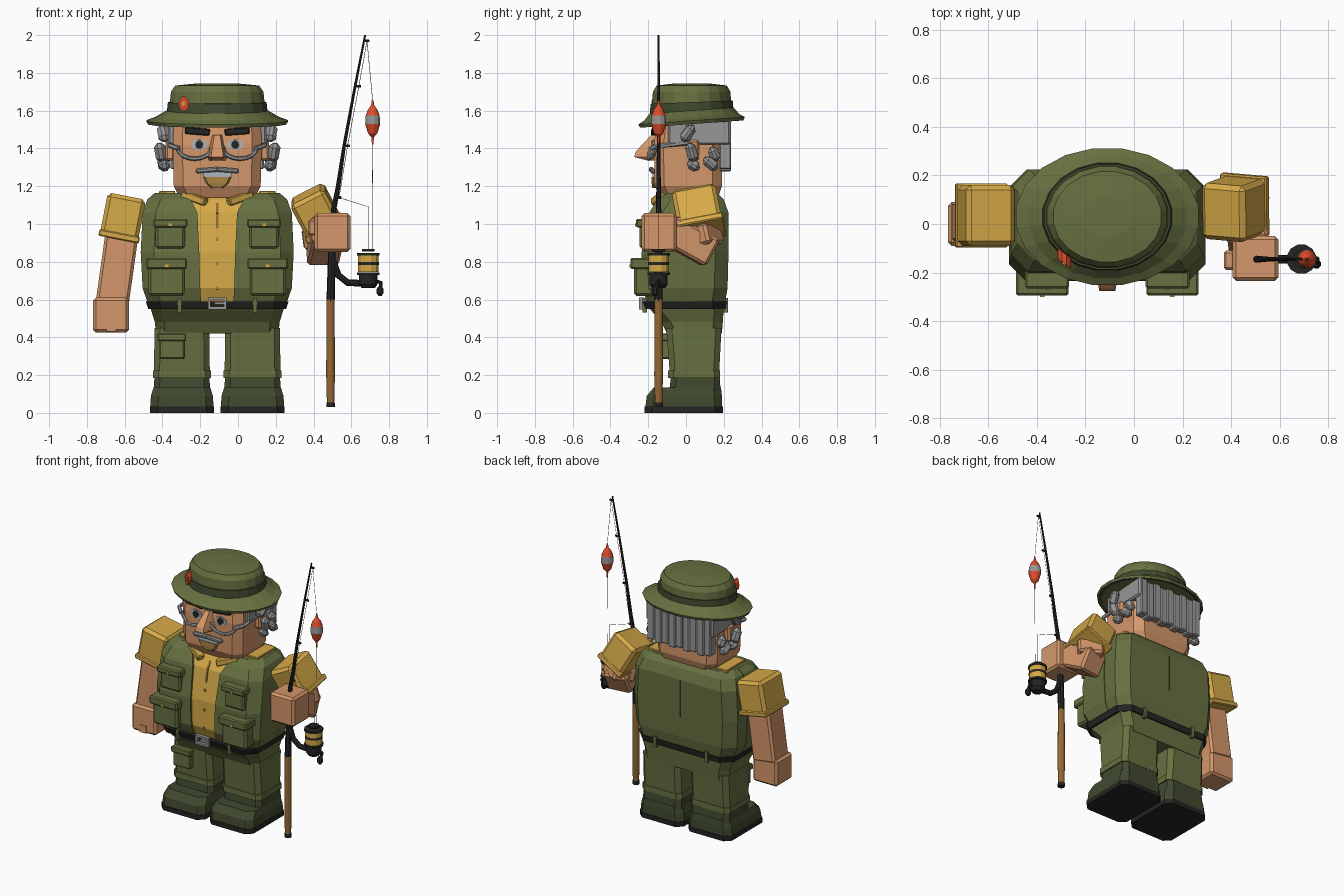
import bpy, bmesh, math
from mathutils import Vector, Matrix, Euler

C = -0.11      # centre line of the body
ROD_Y = -0.145  # plane of the fishing rod


def material(name, rgb):
    m = bpy.data.materials.new(name)
    m.diffuse_color = (*rgb, 1)
    return m


GREEN = material("olive_green", (0.135, 0.162, 0.052))
DARK = material("dark_green", (0.052, 0.066, 0.028))
GOLD = material("mustard", (0.67, 0.40, 0.065))
SKIN = material("skin", (0.66, 0.31, 0.145))
GREY = material("hair_grey", (0.31, 0.31, 0.31))
BLACK = material("black", (0.018, 0.018, 0.017))
BROWN = material("wood_brown", (0.30, 0.14, 0.035))
RED = material("red", (0.74, 0.075, 0.024))
PALE = material("pale_grey", (0.42, 0.46, 0.48))
TAN = material("dull_tan", (0.40, 0.23, 0.06))


def finish(name, bm, mat):
    bmesh.ops.recalc_face_normals(bm, faces=bm.faces)
    me = bpy.data.meshes.new(name)
    bm.to_mesh(me)
    bm.free()
    me.materials.append(mat)
    ob = bpy.data.objects.new(name, me)
    bpy.context.collection.objects.link(ob)
    return ob


def loft(name, rings, mat):
    """Skin a stack of equal point rings and cap both ends."""
    bm = bmesh.new()
    vs = [[bm.verts.new(p) for p in r] for r in rings]
    n = len(vs[0])
    for a, b in zip(vs, vs[1:]):
        for i in range(n):
            bm.faces.new((a[i], a[(i + 1) % n], b[(i + 1) % n], b[i]))
    bm.faces.new(vs[0][::-1])
    bm.faces.new(vs[-1])
    return finish(name, bm, mat)


def block(name, cx, levels, mat, ch=0.04):
    """Stack of chamfered rectangles: (z, half width, y front, y back)."""
    rings = []
    for z, w, y0, y1 in levels:
        rings.append([(cx + x, y, z) for x, y in (
            (-w + ch, y0), (w - ch, y0), (w, y0 + ch), (w, y1 - ch),
            (w - ch, y1), (-w + ch, y1), (-w, y1 - ch), (-w, y0 + ch))])
    return loft(name, rings, mat)


def box(name, loc, size, mat, rot=(0, 0, 0), bevel=0.0):
    bm = bmesh.new()
    bmesh.ops.create_cube(bm, size=1, matrix=Matrix.Diagonal((*size, 1)))
    if bevel:
        bmesh.ops.bevel(bm, geom=bm.edges[:], offset=bevel, segments=1, affect='EDGES')
    r = Euler([math.radians(a) for a in rot]).to_matrix().to_4x4()
    bm.transform(Matrix.Translation(loc) @ r)
    return finish(name, bm, mat)


def bar(name, a, b, w, h, mat, bevel=0.015):
    """Rectangular beam from a to b."""
    a, b = Vector(a), Vector(b)
    e = (b - a).to_track_quat('Z', 'Y').to_euler()
    return box(name, (a + b) / 2, (w, h, (b - a).length), mat,
               [math.degrees(v) for v in e], bevel)


def turned(name, prof, mat, c=(0, 0), n=12, tilt=0.0):
    """Elliptical turning: profile rows (rx, ry, z)."""
    rings = []
    for rx, ry, z in prof:
        ring = []
        for i in range(n):
            t = 2 * math.pi * (i + 0.5) / n
            y = ry * math.sin(t)
            ring.append((c[0] + rx * math.cos(t), c[1] + y, z + tilt * y))
        rings.append(ring)
    return loft(name, rings, mat)


def tube(name, path, radii, mat, n=8):
    pts = [Vector(p) for p in path]
    if not isinstance(radii, (list, tuple)):
        radii = [radii] * len(pts)
    rings = []
    for i, p in enumerate(pts):
        d = (pts[min(i + 1, len(pts) - 1)] - pts[max(i - 1, 0)]).normalized()
        u = d.cross(Vector((0.01, 1, 0.01))).normalized()
        v = d.cross(u)
        rings.append([p + radii[i] * (u * math.cos(2 * math.pi * k / n) + v * math.sin(2 * math.pi * k / n))
                      for k in range(n)])
    return loft(name, rings, mat)


def disc(name, x, z, y0, y1, rx, rz, mat, skew=0.0, n=10):
    """Flat oval plate facing the front; skew turns it sideways."""
    ts = [2 * math.pi * k / n for k in range(n)]
    return loft(name, [[(x + rx * math.cos(t), y + skew * rx * math.cos(t), z + rz * math.sin(t)) for t in ts]
                       for y in (y1, y0)], mat)


# torso, with a shirt strip and two raised vest fronts
TORSO = [(0.575, 0.365, -0.20, 0.205), (0.66, 0.395, -0.235, 0.22), (0.85, 0.405, -0.235, 0.225),
         (1.06, 0.395, -0.195, 0.225), (1.13, 0.37, -0.15, 0.20), (1.165, 0.33, -0.10, 0.165)]
block("vest_back", C, [(z, w - 0.004, a + 0.022, b) for z, w, a, b in TORSO], GREEN, 0.07)
OPEN = [0.085, 0.09, 0.095, 0.105, 0.14, 0.155]
block("shirt_front", C, [(z, o + 0.03, a + 0.014, a + 0.1) for (z, w, a, b), o in zip(TORSO, OPEN)], GOLD, 0.005)
for s in (-1, 1):
    loft("vest_front", [[(C + s * x, y, z) for x, y in (
        (o, a), (w - 0.07, a), (w, a + 0.07), (w, 0.05), (o, 0.05))]
        for (z, w, a, b), o in zip(TORSO, OPEN)], GREEN)
    # chest and waist pockets with flaps
    for x, z, w, h, y in ((0.248, 0.945, 0.155, 0.15, -0.245), (0.268, 0.715, 0.19, 0.19, -0.275)):
        box("pocket", (C + s * x, y + 0.06, z), (w, 0.12, h), GREEN, bevel=0.012)
        box("pocket_flap", (C + s * x, y + 0.045, z + h * 0.4), (w + 0.025, 0.13, h * 0.3), GREEN, bevel=0.008)
        box("pocket_stud", (C + s * x, y - 0.021, z + h * 0.33), (0.018, 0.008, 0.018), GOLD)
    # shoulder straps and collar
    box("shoulder_strap", (C + s * 0.265, 0.04, 1.165), (0.085, 0.21, 0.022), GOLD, bevel=0.004)
    bar("collar", (C + s * 0.06, -0.165, 1.115), (C + s * 0.18, -0.105, 1.16), 0.05, 0.04, GOLD, 0.006)
for z in (0.66, 0.79, 0.92):
    box("shirt_button", (C, -0.222 + max(0, z - 0.85) * 0.19, z), (0.014, 0.01, 0.018), TAN)
box("shirt_placket", (C, -0.188, 1.02), (0.014, 0.012, 0.09), BROWN, (-11, 0, 0))
box("shirt_neck_slit", (C, -0.157, 1.09), (0.014, 0.012, 0.09), BROWN, (-38, 0, 0))
box("back_seam", (C, 0.223, 0.93), (0.006, 0.006, 0.26), DARK)

# belt and hips
block("belt", C, [(0.55, 0.365, -0.215, 0.21), (0.59, 0.378, -0.23, 0.217)], BLACK, 0.07)
for dx, dz, w, h in ((0, 0.025, 0.10, 0.014), (0, -0.025, 0.10, 0.014), (-0.043, 0, 0.014, 0.06),
                     (0.043, 0, 0.014, 0.06), (0.01, 0, 0.05, 0.012)):
    box("belt_buckle", (C + dx, -0.236, 0.58 + dz), (w, 0.025, h), GREY)
for s in (-1, 1):
    for y in (-0.218, 0.21):
        box("belt_loop", (C + s * 0.2, y, 0.57), (0.022, 0.025, 0.075), GREEN)
block("trouser_hips", C, [(0.42, 0.325, -0.10, 0.19), (0.48, 0.33, -0.13, 0.195), (0.56, 0.355, -0.20, 0.2)], GREEN, 0.05)

# legs and boots
for s in (-1, 1):
    x = C + s * 0.187
    block("trouser_leg", x, [(0.2, 0.148, -0.085, 0.175), (0.45, 0.145, -0.105, 0.188)], GREEN, 0.03)
    block("trouser_cuff", x, [(0.185, 0.154, -0.095, 0.18), (0.225, 0.154, -0.095, 0.18)], GREEN, 0.03)
    block("boot_ankle", x, [(0.1, 0.152, -0.09, 0.185), (0.19, 0.145, -0.08, 0.178)], DARK, 0.03)
    block("boot_foot", x, [(0.03, 0.168, -0.215, 0.192), (0.09, 0.164, -0.208, 0.19), (0.135, 0.15, -0.17, 0.185)], DARK, 0.04)
    block("boot_sole", x, [(0, 0.17, -0.22, 0.196), (0.033, 0.17, -0.22, 0.196)], BLACK, 0.04)
box("leg_pocket", (-0.35, -0.1, 0.345), (0.135, 0.06, 0.12), GREEN, bevel=0.008)
box("leg_pocket_flap", (-0.35, -0.105, 0.40), (0.15, 0.07, 0.04), GREEN, bevel=0.006)

# lowered arm
box("left_sleeve", (-0.61, 0.035, 1.035), (0.205, 0.25, 0.23), GOLD, (0, 11, 0), 0.02)
box("left_sleeve_cuff", (-0.629, 0.035, 0.935), (0.218, 0.262, 0.035), GOLD, (0, 11, 0), 0.006)
box("left_forearm", (-0.64, 0.01, 0.765), (0.175, 0.17, 0.38), SKIN, (0, 8, 0), 0.015)
box("left_hand", (-0.672, 0.0, 0.518), (0.19, 0.18, 0.185), SKIN, bevel=0.015)
box("left_thumb", (-0.672, -0.085, 0.455), (0.05, 0.02, 0.05), SKIN)

# raised arm holding the rod
TURN = (12, -27, -5)
box("right_sleeve", (0.412, 0.062, 1.065), (0.20, 0.235, 0.215), GOLD, TURN, 0.02)
box("right_sleeve_cuff", (0.456, 0.08, 0.978), (0.215, 0.25, 0.035), GOLD, TURN, 0.006)
bar("right_elbow", (0.44, 0.075, 0.99), (0.455, 0.1, 0.88), 0.17, 0.16, SKIN)
bar("right_forearm", (0.445, 0.135, 0.845), (0.475, -0.10, 0.975), 0.17, 0.16, SKIN)
box("right_hand", (0.5, -0.142, 0.955), (0.19, 0.185, 0.205), SKIN, bevel=0.015)
box("right_thumb", (0.395, -0.15, 0.98), (0.05, 0.08, 0.08), SKIN, bevel=0.01)

# head and face
block("head", C, [(1.14, 0.20, -0.135, 0.17), (1.20, 0.23, -0.165, 0.19), (1.42, 0.235, -0.17, 0.19),
                  (1.57, 0.23, -0.15, 0.19)], SKIN, 0.05)
loft("nose", [[(C + x * w, y, z) for x, y in ((-1, -0.16), (1, -0.16), (0.6, f), (-0.6, f))]
              for z, w, f in ((1.335, 0.045, -0.20), (1.355, 0.055, -0.275), (1.385, 0.048, -0.265), (1.47, 0.026, -0.185))], SKIN)
box("mouth", (C, -0.17, 1.264), (0.15, 0.016, 0.028), PALE)
block("chin_beard", C, [(1.19, 0.03, -0.178, -0.13), (1.215, 0.06, -0.182, -0.13), (1.25, 0.075, -0.182, -0.13)], TAN, 0.01)
for s in (-1, 1):
    bar("moustache", (C - s * 0.005, -0.185, 1.29), (C + s * 0.112, -0.175, 1.28), 0.025, 0.025, GREY, 0.007)
    ex = C + s * 0.095
    disc("eye_white", ex, 1.42, -0.174, -0.16, 0.045, 0.03, PALE)
    disc("eye_iris", ex, 1.42, -0.178, -0.165, 0.026, 0.028, GREY)
    disc("eye_pupil", ex, 1.42, -0.182, -0.17, 0.02, 0.022, BLACK)
    bar("eyebrow", (C + s * 0.04, -0.17, 1.485), (C + s * 0.17, -0.165, 1.495), 0.03, 0.036, BLACK, 0.005)
    # half rim spectacles
    tube("spectacle_rim", [(C + s * 0.12 - s * 0.09 * math.cos(math.pi * k / 8), -0.195 + 0.004 * k * (k > 5),
                            1.405 - 0.06 * math.sin(math.pi * k / 8)) for k in range(9)], 0.011, GREY, 6)
    tube("spectacle_arm", [(C + s * 0.205, -0.18, 1.40), (C + s * 0.25, -0.14, 1.415), (C + s * 0.252, 0.05, 1.43)], 0.013, GREY, 6)
    # ears, side hair and curls
    box("ear", (C + s * 0.25, 0.04, 1.39), (0.05, 0.06, 0.11), SKIN, bevel=0.012)
    box("side_hair", (C + s * 0.235, 0.07, 1.49), (0.05, 0.33, 0.14), GREY, bevel=0.01)
    for x, y, z, h, t in ((0.285, 0.01, 1.48, 0.05, -35), (0.30, 0.03, 1.38, 0.05, 15),
                          (0.285, 0.13, 1.32, 0.045, 50), (0.28, 0.04, 1.31, 0.035, 60), (0.27, 0.15, 1.37, 0.04, 20)):
        box("hair_curl", (C + s * x, y, z), (0.06, 0.055, h * 2), GREY, (t, s * 10, 0), 0.02)
for k in range(9):
    box("back_strand", (C - 0.22 + 0.055 * k, 0.207, 1.42 - 0.012 * (k % 2)),
        (0.054, 0.065, 0.26), GREY, bevel=0.007)

# hat
H = (C, 0.03)
turned("hat_underside", [(0.23, 0.19, 1.55), (0.37, 0.278, 1.529), (0.37, 0.278, 1.538)], DARK, H, 20, 0.07)
turned("hat_brim", [(0.372, 0.28, 1.533), (0.38, 0.285, 1.547), (0.33, 0.255, 1.565),
                    (0.27, 0.225, 1.60)], GREEN, H, 20, 0.07)
turned("hat_band", [(0.272, 0.226, 1.58), (0.264, 0.22, 1.645)], DARK, H, 20, 0.04)
turned("hat_crown", [(0.258, 0.214, 1.60), (0.248, 0.208, 1.70), (0.225, 0.188, 1.733), (0.10, 0.085, 1.745)], GREEN, H, 20)
disc("hat_badge", -0.287, 1.637, -0.163, -0.12, 0.028, 0.04, RED, -0.75)
disc("hat_badge_mark", -0.289, 1.637, -0.168, -0.15, 0.01, 0.015, GOLD, -0.75, 6)

# fishing rod
R = (0.49, ROD_Y)
turned("rod_handle", [(0.02, 0.02, 0.05), (0.024, 0.024, 0.2), (0.022, 0.022, 0.6)], BROWN, R)
turned("rod_cap", [(0.023, 0.023, 0.03), (0.023, 0.023, 0.055)], BLACK, R)
tube("rod_blank", [(x, ROD_Y, z) for x, z in ((0.49, 0.59), (0.497, 0.85), (0.507, 1.08), (0.53, 1.2), (0.563, 1.42), (0.62, 1.73), (0.673, 2.0))],
     [0.022, 0.02, 0.014, 0.012, 0.009, 0.007, 0.005], BLACK)
GUIDES = [(0.535, 1.14), (0.58, 1.415), (0.64, 1.73), (0.683, 1.97)]
for x, z in GUIDES:
    bar("rod_guide", (x - 0.02, ROD_Y, z), (x + 0.012, ROD_Y, z), 0.012, 0.014, BLACK, 0.003)

# reel
S = (0.69, ROD_Y)
turned("reel_spool", [(0.056, 0.056, 0.745), (0.056, 0.056, 0.835)], GOLD, S)
for z, r in ((0.735, 0.062), (0.79, 0.058), (0.838, 0.062), (0.86, 0.035)):
    turned("reel_flange", [(r, r, z - 0.006), (r, r, z + 0.008)], BLACK, S)
turned("reel_body", [(0.035, 0.035, 0.66), (0.05, 0.05, 0.68), (0.05, 0.05, 0.735)], BLACK, S)
tube("reel_foot", [(0.505, ROD_Y, 0.80), (0.53, ROD_Y, 0.73), (0.58, ROD_Y, 0.69), (0.67, ROD_Y, 0.685)], 0.018, BLACK)
tube("reel_crank", [(0.72, ROD_Y, 0.70), (0.755, ROD_Y, 0.69), (0.755, ROD_Y - 0.02, 0.65)], 0.011, BLACK)
turned("reel_knob", [(0.01, 0.01, 0.62), (0.02, 0.02, 0.635), (0.02, 0.02, 0.655), (0.01, 0.01, 0.67)], BLACK, (0.752, ROD_Y - 0.02), 8)

# float and line
F = (0.713, ROD_Y)
turned("float_top", [(0.038, 0.038, 1.575), (0.026, 0.026, 1.605), (0.008, 0.008, 1.63), (0.005, 0.005, 1.655)], RED, F)
turned("float_stripe", [(0.041, 0.041, 1.53), (0.038, 0.038, 1.575)], GREY, F)
turned("float_bottom", [(0.004, 0.004, 1.42), (0.007, 0.007, 1.46), (0.026, 0.026, 1.48), (0.041, 0.041, 1.53)], RED, F)
LINES = [[(0.683, 1.97), (0.713, 1.65)], [(0.713, 1.43), (0.71, 0.86)],
         GUIDES, [(0.535, 1.14), (0.693, 1.09), (0.693, 0.86)]]
for path in LINES:
    tube("fishing_line", [(x, ROD_Y, z) for x, z in path], 0.0015, GREY, 4)
